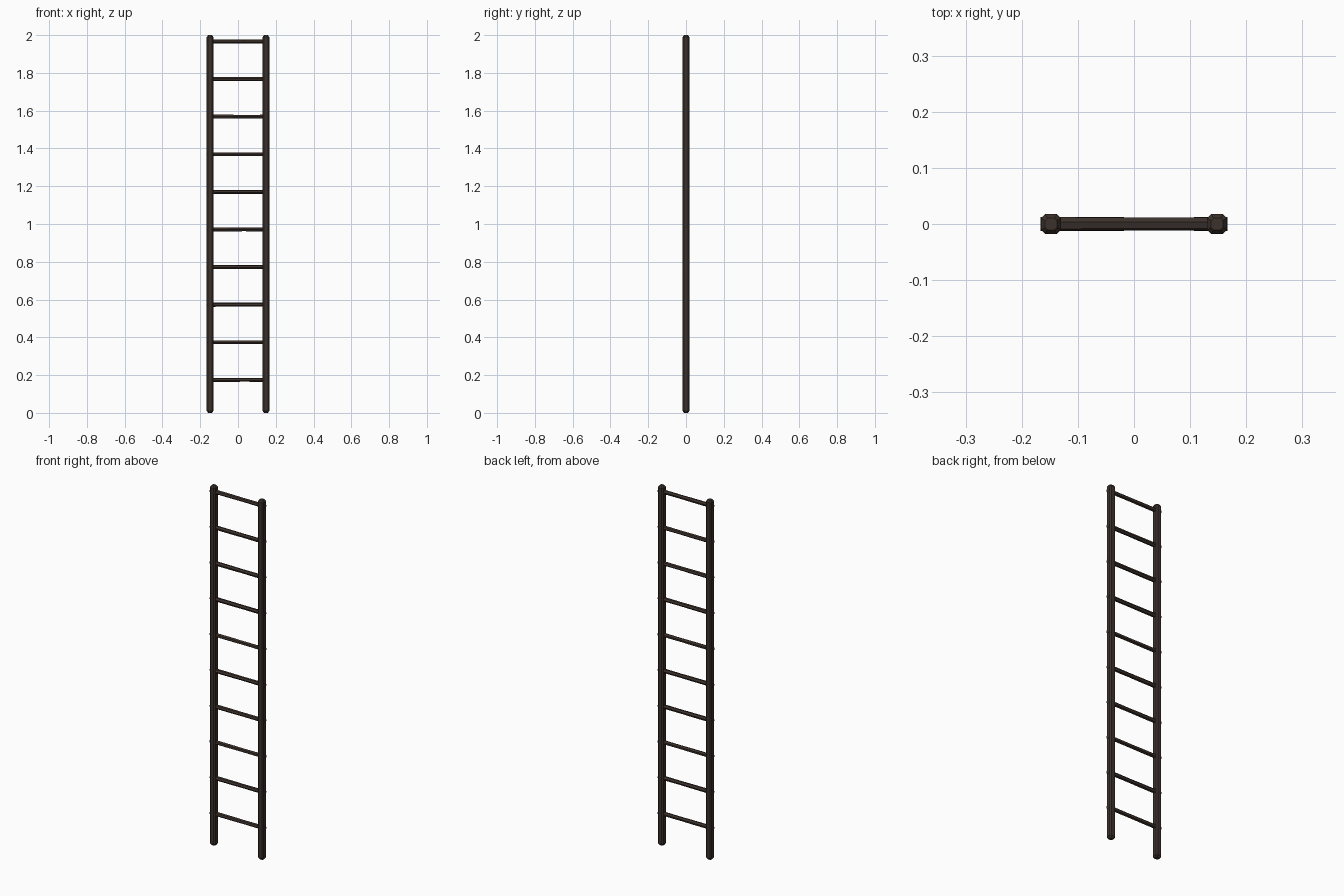
import bpy, bmesh, math, random
from mathutils import Matrix

if "Cube" in bpy.data.objects:
    bpy.data.objects.remove(bpy.data.objects["Cube"])

random.seed(4)
wood = bpy.data.materials.new("dark_brown_wood")
wood.diffuse_color = (0.045, 0.031, 0.025, 1)
wood.use_nodes = True
wood.node_tree.nodes["Principled BSDF"].inputs["Base Color"].default_value = wood.diffuse_color


def loft(name, rings):
    """Skin a list of equal-length point rings and cap both ends."""
    bm = bmesh.new()
    loops = [[bm.verts.new(p) for p in r] for r in rings]
    n = len(loops[0])
    for a, b in zip(loops, loops[1:]):
        for i in range(n):
            j = (i + 1) % n
            bm.faces.new((a[i], a[j], b[j], b[i]))
    bm.faces.new(loops[0])
    bm.faces.new(loops[-1])
    bmesh.ops.recalc_face_normals(bm, faces=bm.faces)
    me = bpy.data.meshes.new(name)
    bm.to_mesh(me)
    bm.free()
    me.materials.append(wood)
    ob = bpy.data.objects.new(name, me)
    bpy.context.collection.objects.link(ob)
    return ob


# side rails: chamfered square posts with tapered ends
def post_ring(x, z, hx, hy, c):
    pts = [(hx, -hy + c), (hx, hy - c), (hx - c, hy), (-hx + c, hy),
           (-hx, hy - c), (-hx, -hy + c), (-hx + c, -hy), (hx - c, -hy)]
    return [(x + px, py, z) for px, py in pts]


for side, x in (("left", -0.148), ("right", 0.148)):
    rings = [post_ring(x, z, 0.0175 * s, 0.0175 * s, 0.007 * s)
             for z, s in ((0, 0.6), (0.01, 1), (1.99, 1), (2.0, 0.6))]
    loft(side + "_rail", rings)

# rungs: six-sided rods, slightly thinner in the middle, ends poke through rails
for k in range(10):
    z = 0.175 + k * 0.199
    turn = random.uniform(0, math.pi / 3)
    rings = []
    for x, r in ((-0.167, 0.0125), (-0.03, 0.0122), (0.03, 0.0115), (0.167, 0.0125)):
        rings.append([(x, r * math.cos(turn + i * math.pi / 3),
                       z + 0.9 * r * math.sin(turn + i * math.pi / 3)) for i in range(6)])
    loft("rung_%d" % (k + 1), rings)
